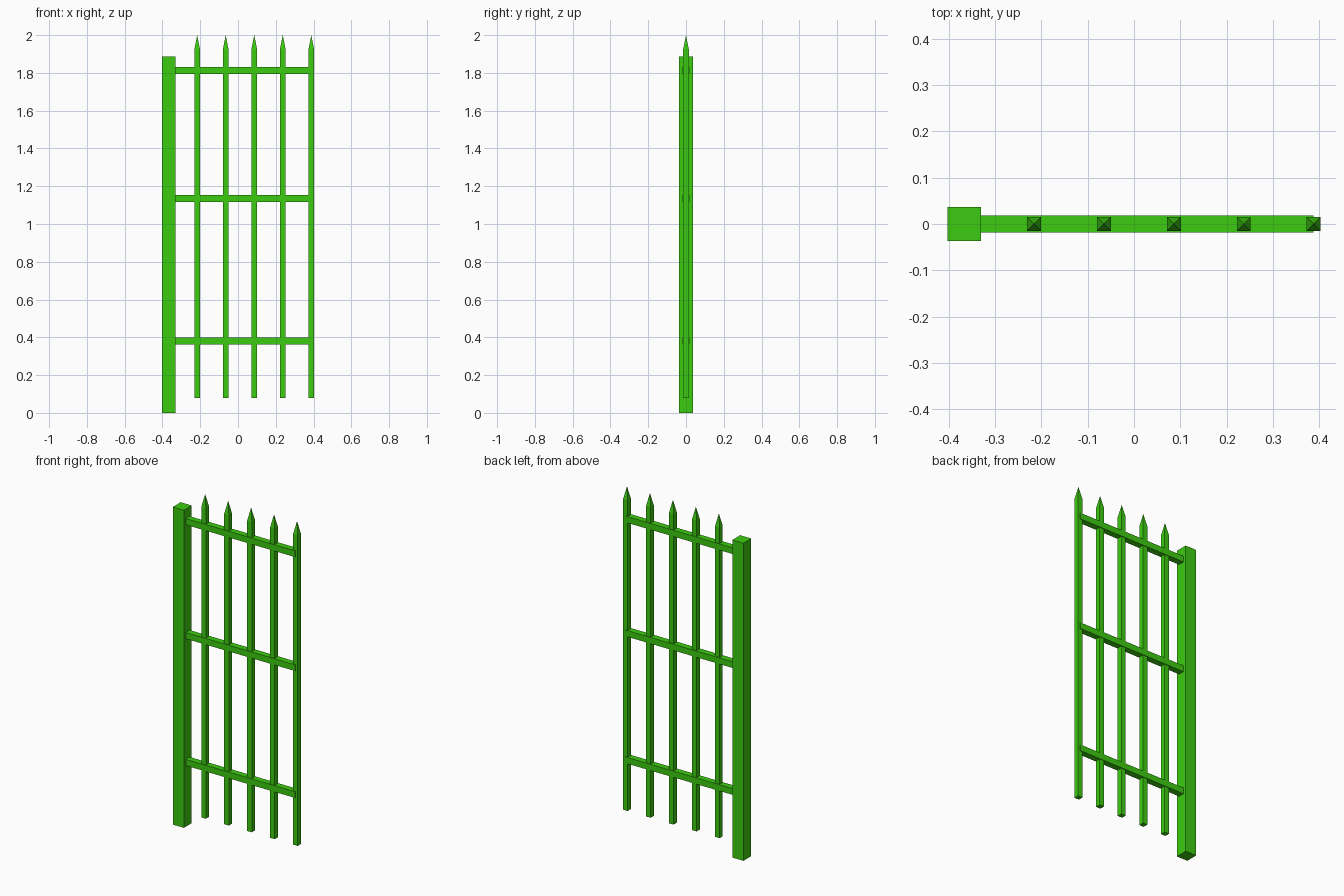
import bpy
import bmesh
from mathutils import Matrix, Vector

default = bpy.data.objects.get("Cube")
if default:
    bpy.data.objects.remove(default, do_unlink=True)

# Single green paint
GREEN = (0.045, 0.6, 0.005, 1.0)
paint = bpy.data.materials.new("bright_green_paint")
paint.use_nodes = True
paint.diffuse_color = GREEN
paint.node_tree.nodes["Principled BSDF"].inputs["Base Color"].default_value = GREEN


def bar(name, low, high, tip=None):
    """Box between two corners, with an optional pyramid point reaching height tip."""
    low, high = Vector(low), Vector(high)
    bm = bmesh.new()
    place = Matrix.Translation((low + high) / 2) @ Matrix.Diagonal((*(high - low), 1))
    bmesh.ops.create_cube(bm, size=1, matrix=place)
    if tip:
        top = max(bm.faces, key=lambda f: f.calc_center_median().z)
        apex = bmesh.ops.poke(bm, faces=[top])["verts"][0]
        apex.co.z = tip
    mesh = bpy.data.meshes.new(name)
    bm.to_mesh(mesh)
    bm.free()
    mesh.materials.append(paint)
    obj = bpy.data.objects.new(name, mesh)
    bpy.context.collection.objects.link(obj)
    return obj


# Hinge post
POST_INNER = -0.33
bar("hinge_post", (-0.403, -0.037, 0), (POST_INNER, 0.037, 1.887))

# Pointed pickets
HALF = 0.015
SPACING = 0.151
LAST_X = 0.388
for i in range(5):
    x = LAST_X - i * SPACING
    bar(f"picket_{5 - i}", (x - HALF, -HALF, 0.08), (x + HALF, HALF, 1.925), tip=2.0)

# Horizontal rails, ending at the middle of the last picket
for name, z in (("lower_rail", 0.381), ("middle_rail", 1.135), ("upper_rail", 1.812)):
    bar(name, (POST_INNER, -0.0185, z - 0.0185), (LAST_X, 0.0185, z + 0.0185))
